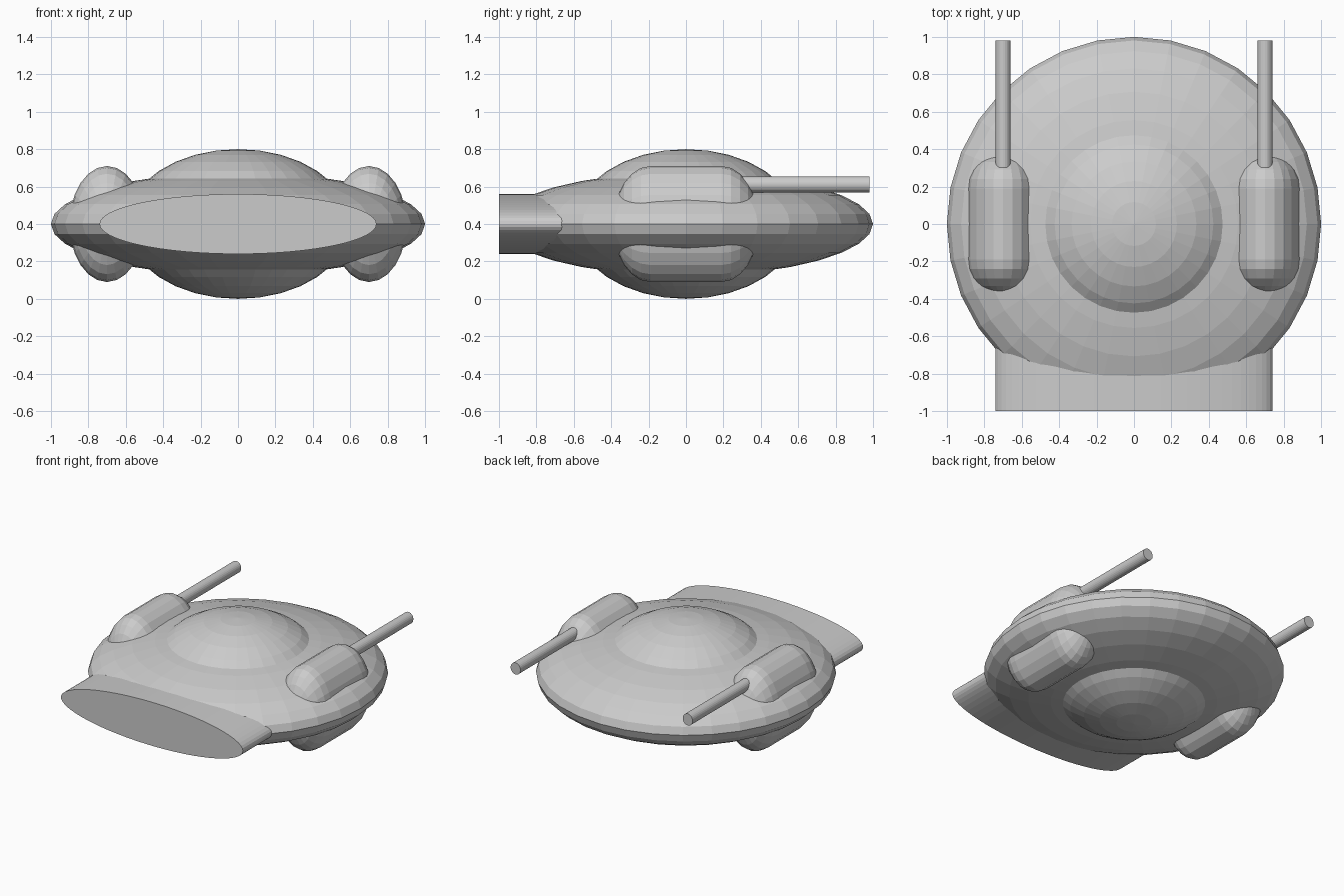
import bpy
import bmesh
from math import radians, sin, cos, pi
from mathutils import Matrix

cube = bpy.data.objects.get("Cube")
if cube:
    bpy.data.objects.remove(cube, do_unlink=True)

grey = bpy.data.materials.new("hull grey")
grey.use_nodes = True
grey.diffuse_color = (0.6, 0.6, 0.6, 1)
grey.node_tree.nodes["Principled BSDF"].inputs["Base Color"].default_value = (0.6, 0.6, 0.6, 1)

MID = 0.4     # height of the symmetry plane
SIDES = 32


def finish(name, bm):
    bmesh.ops.recalc_face_normals(bm, faces=bm.faces)
    mesh = bpy.data.meshes.new(name)
    bm.to_mesh(mesh)
    bm.free()
    mesh.materials.append(grey)
    obj = bpy.data.objects.new(name, mesh)
    bpy.context.collection.objects.link(obj)
    return obj


def ellipsoid(name, radius, height):
    bm = bmesh.new()
    bmesh.ops.create_uvsphere(bm, u_segments=SIDES, v_segments=16, radius=1)
    bmesh.ops.transform(bm, verts=bm.verts, matrix=Matrix.Translation((0, 0, MID))
                        @ Matrix.Diagonal((radius, radius, height, 1)))
    return finish(name, bm)


def tube(name, x, z, rx, rz, y0, y1, sides):
    """Closed elliptical cylinder lying along y."""
    bm = bmesh.new()
    bmesh.ops.create_cone(bm, cap_ends=True, segments=sides, radius1=1, radius2=1, depth=1)
    bmesh.ops.transform(bm, verts=bm.verts,
                        matrix=Matrix.Translation((x, (y0 + y1) / 2, z))
                        @ Matrix.Diagonal((rx, y1 - y0, rz, 1))
                        @ Matrix.Rotation(radians(90), 4, 'X'))
    return finish(name, bm)


def capsule(name, x, z, rx, rz, straight, cap):
    """Elliptical capsule lying along y: a sphere split and stretched at its equator."""
    bm = bmesh.new()
    rings = 6
    profile = [(sin(i * pi / 2 / rings), straight + cap * cos(i * pi / 2 / rings))
               for i in range(rings + 1)]
    profile += [(r, -y) for r, y in reversed(profile)]
    verts = [bm.verts.new((r * rx, y, 0)) for r, y in profile]
    edges = [bm.edges.new(pair) for pair in zip(verts, verts[1:])]
    bmesh.ops.spin(bm, geom=verts + edges, cent=(0, 0, 0), axis=(0, 1, 0),
                   angle=2 * pi, steps=24, use_merge=True)
    bmesh.ops.remove_doubles(bm, verts=bm.verts, dist=0.0005)
    bmesh.ops.transform(bm, verts=bm.verts, matrix=Matrix.Translation((x, 0, z))
                        @ Matrix.Diagonal((1, 1, rz / rx, 1)))
    return finish(name, bm)


# Saucer body with a central dome showing above and below
ellipsoid("saucer_hull", 1.0, 0.277)
ellipsoid("central_dome", 0.6, 0.4)

# Wide flat nozzle at the front
tube("oval_nozzle", 0, MID, 0.74, 0.16, -1.0, -0.4, 64)

# Side pods with rods reaching backwards
for side, x in (("left", 0.7), ("right", -0.7)):
    capsule(side + "_pod", x, MID, 0.2, 0.31, 0.19, 0.2)
    tube(side + "_rod", x, 0.612, 0.04, 0.043, 0.1, 0.98, 24)
